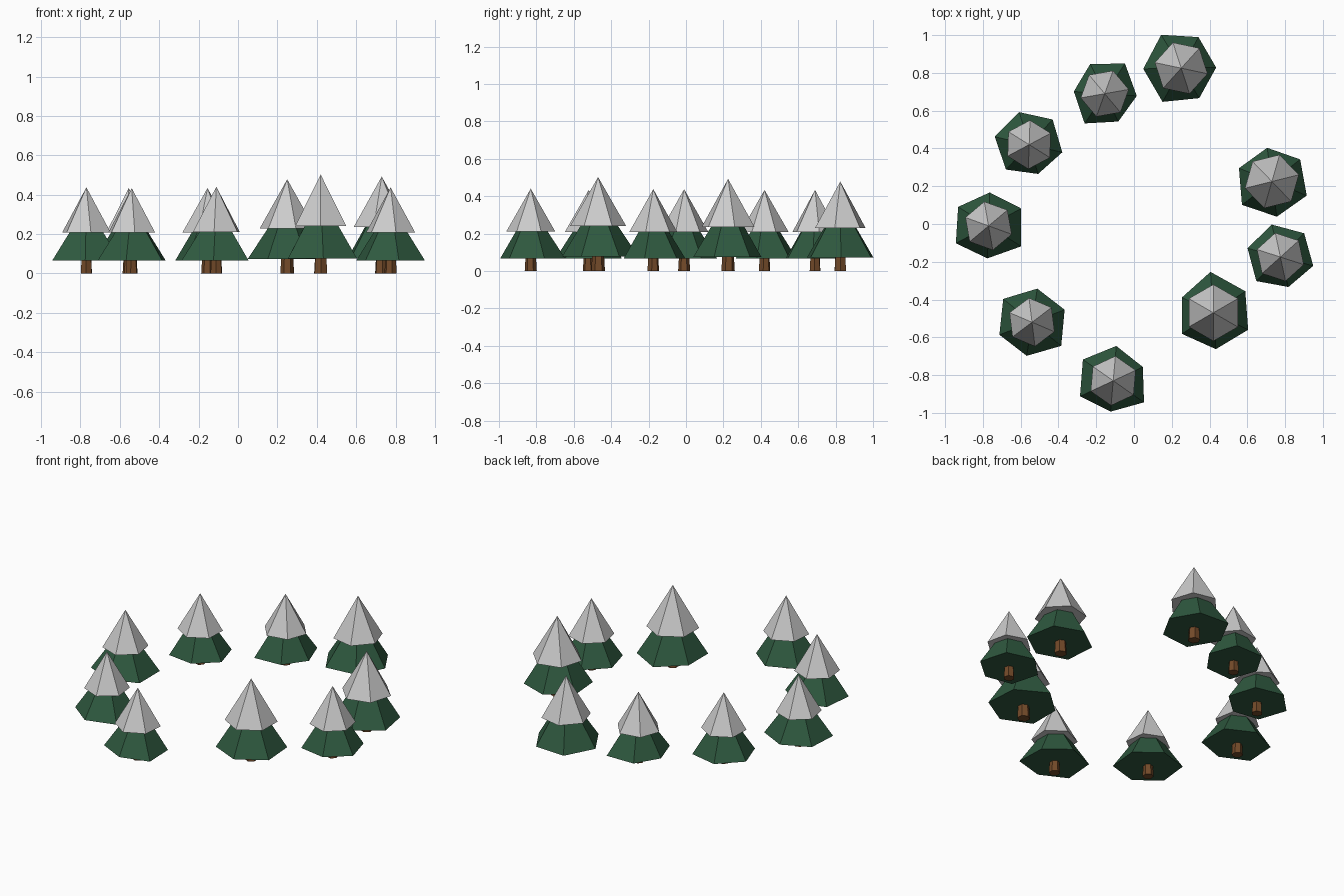
import bpy
from math import radians, cos, sin

if "Cube" in bpy.data.objects:
    bpy.data.objects.remove(bpy.data.objects["Cube"])


def material(name, rgb):
    m = bpy.data.materials.new(name)
    m.diffuse_color = (*rgb, 1)
    m.use_nodes = True
    m.node_tree.nodes["Principled BSDF"].inputs["Base Color"].default_value = m.diffuse_color
    return m


GREEN = material("needle_green", (0.028, 0.1, 0.05))
BROWN = material("bark_brown", (0.17, 0.068, 0.022))


def ring(radii, rot, z):
    n = len(radii)
    return [(r * cos(radians(rot + 360 * i / n)), r * sin(radians(rot + 360 * i / n)), z)
            for i, r in enumerate(radii)]


def add_part(name, verts, faces, loc, mat=None):
    me = bpy.data.meshes.new(name)
    me.from_pydata(verts, [], faces)
    ob = bpy.data.objects.new(name, me)
    ob.location = (*loc, 0)
    bpy.context.collection.objects.link(ob)
    if mat:
        me.materials.append(mat)


def cone(name, radii, rot, z0, z1, loc, mat=None):
    n = len(radii)
    faces = [(i, (i + 1) % n, n) for i in range(n)] + [tuple(reversed(range(n)))]
    add_part(name, ring(radii, rot, z0) + [(0, 0, z1)], faces, loc, mat)


def trunk(name, r0, r1, z1, rot, loc):
    n = 6
    faces = [(i, (i + 1) % n, n + (i + 1) % n, n + i) for i in range(n)]
    faces += [tuple(reversed(range(n))), tuple(range(n, 2 * n))]
    add_part(name, ring([r0] * n, rot, 0) + ring([r1] * n, rot, z1), faces, loc, BROWN)


# x, y, height, bough rotation, snow rotation, uneven bough radii (hundredths)
trees = [
    (0.25, 0.825, 0.478, 1, -12, (18.5, 18.8, 20.6, 20.1, 20.4, 18.5)),
    (-0.155, 0.69, 0.433, -4, 10, (17, 19.2, 17.5, 16.4, 19, 16.4)),
    (-0.555, 0.42, 0.433, -13, 28, (18, 18.2, 18, 18.7, 18, 16.2)),
    (-0.77, -0.01, 0.437, 28, 40, (19.6, 17.7, 19, 19.6, 17.2, 20.4)),
    (-0.54, -0.52, 0.433, 21, 37, (18.5, 18, 19.6, 18.5, 18, 19.9)),
    (-0.11, -0.83, 0.44, 25, 25, (17.3, 18.5, 19.6, 19.4, 16.4, 19.9)),
    (0.42, -0.47, 0.502, 34, 30, (20.4, 21.7, 18.5, 20, 19.3, 20.5)),
    (0.775, -0.175, 0.437, -15, -18, (18, 17.8, 17.8, 18, 18, 16.4)),
    (0.73, 0.225, 0.492, -22, 14, (19.9, 19, 18, 18.8, 20.1, 18.8)),
]

for k, (x, y, h, rot, snow_rot, radii) in enumerate(trees, 1):
    s, loc = h / 0.435, (x, y)
    bough = [r / 100 for r in radii]
    snow_r = 0.13 * s
    trunk(f"trunk_{k}", 0.032 * s, 0.026 * s, 0.1 * s, rot, loc)
    cone(f"lower_boughs_{k}", bough, rot, 0.066 * s, 0.345 * s, loc, GREEN)
    cone(f"snowy_top_{k}", [snow_r] * 6, snow_rot, 0.208 * s, h, loc)
